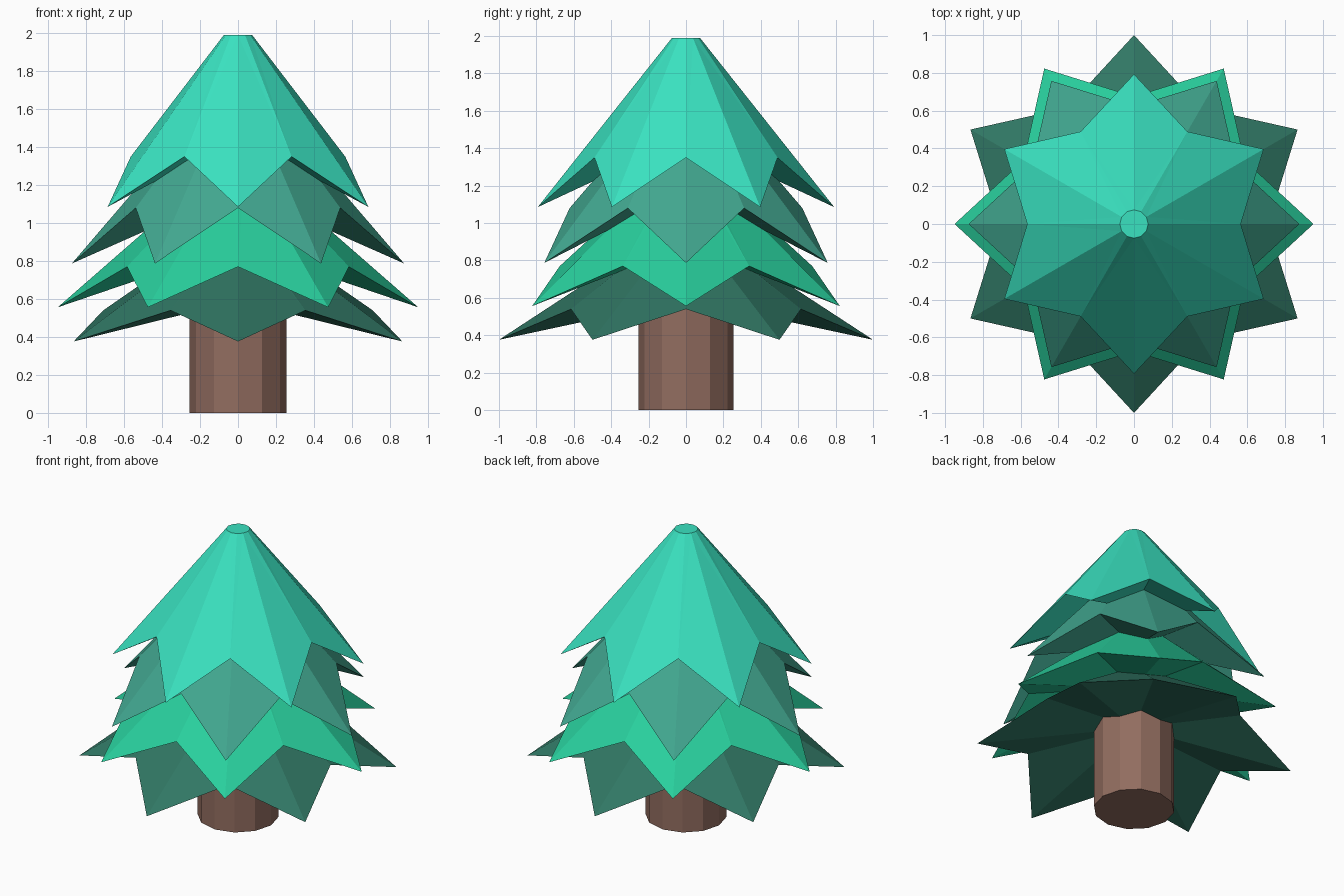
import bpy, bmesh
from math import sin, cos, pi

if "Cube" in bpy.data.objects:
    bpy.data.objects.remove(bpy.data.objects["Cube"])


def finish(name, bm, color):
    bmesh.ops.recalc_face_normals(bm, faces=bm.faces)
    mesh = bpy.data.meshes.new(name)
    bm.to_mesh(mesh)
    bm.free()
    mat = bpy.data.materials.new(name + "_colour")
    mat.diffuse_color = (*color, 1)
    mat.use_nodes = True
    mat.node_tree.nodes["Principled BSDF"].inputs["Base Color"].default_value = mat.diffuse_color
    mesh.materials.append(mat)
    obj = bpy.data.objects.new(name, mesh)
    bpy.context.collection.objects.link(obj)


def ring(bm, radii, heights):
    # 12 points, alternating between the two given radii and heights
    return [bm.verts.new((radii[i % 2] * cos(i * pi / 6),
                          radii[i % 2] * sin(i * pi / 6),
                          heights[i % 2])) for i in range(12)]


def tier(name, top, tip, valley, under, tips_on_x, color):
    # Star-edged cone with a flat cap and a hollowed underside
    pair = (tip, valley) if tips_on_x else (valley, tip)
    bm = bmesh.new()
    cap = ring(bm, (0.075, 0.075), (top, top))
    hem = ring(bm, [p[0] for p in pair], [p[1] for p in pair])
    apex = bm.verts.new((0, 0, under))
    bm.faces.new(cap)
    for i in range(12):
        j = (i + 1) % 12
        # Split every panel the same way relative to its branch tip
        a, b = (i, j) if (i % 2 == 0) == tips_on_x else (j, i)
        bm.faces.new((cap[a], hem[a], hem[b]))
        bm.faces.new((cap[a], hem[b], cap[b]))
        bm.faces.new((hem[i], hem[j], apex))
    finish(name, bm, color)


# Foliage tiers: top height, (tip radius, z), (valley radius, z), underside apex
tier("foliage_top", 1.99, (0.793, 1.085), (0.565, 1.35), 1.455, False, (0.042, 0.76, 0.53))
tier("foliage_upper", 1.72, (0.875, 0.787), (0.622, 1.08), 1.175, True, (0.054, 0.39, 0.28))
tier("foliage_lower", 1.32, (0.95, 0.556), (0.675, 0.77), 0.88, True, (0.022, 0.63, 0.34))
tier("foliage_bottom", 0.98, (1.0, 0.376), (0.71, 0.54), 0.59, False, (0.03, 0.184, 0.127))

# Trunk
bm = bmesh.new()
low = ring(bm, (0.255, 0.255), (0, 0))
high = ring(bm, (0.255, 0.255), (0.62, 0.62))
bm.faces.new(low)
bm.faces.new(high)
for i in range(12):
    j = (i + 1) % 12
    bm.faces.new((low[i], low[j], high[j], high[i]))
finish("trunk", bm, (0.288, 0.153, 0.117))
